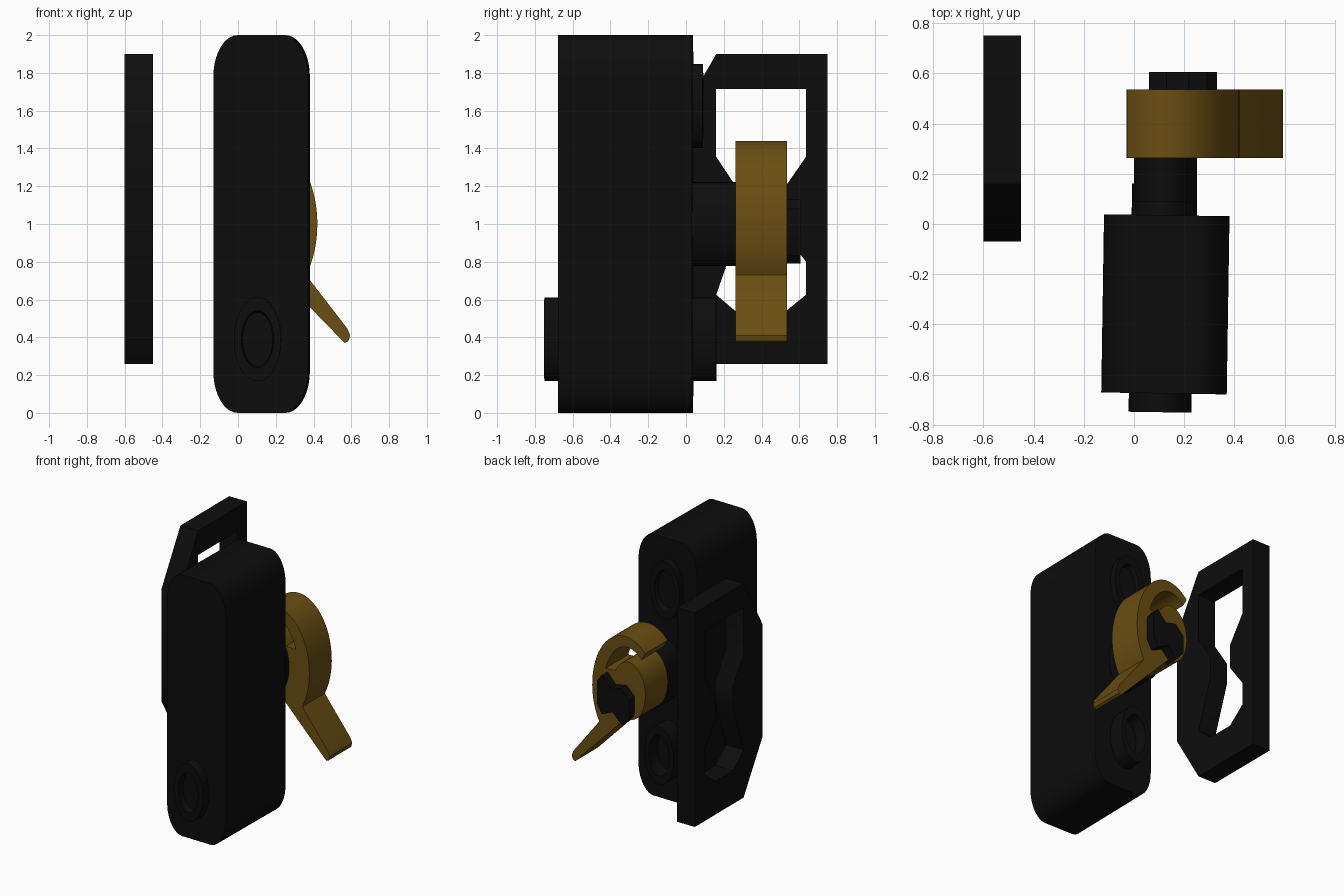
import bpy, bmesh, math
from mathutils import Matrix, Vector

if "Cube" in bpy.data.objects:
    bpy.data.objects.remove(bpy.data.objects["Cube"], do_unlink=True)


def material(name, rgb):
    m = bpy.data.materials.new(name)
    m.use_nodes = True
    m.diffuse_color = (*rgb, 1)
    bsdf = m.node_tree.nodes["Principled BSDF"]
    bsdf.inputs["Base Color"].default_value = (*rgb, 1)
    bsdf.inputs["Roughness"].default_value = 0.6
    return m


BLACK = material("black plastic", (0.004, 0.004, 0.004))
AMBER = material("amber plastic", (0.145, 0.076, 0.006))


def arc(cx, cz, rx, rz, start, end, n=24):
    """Points along an ellipse, angles in degrees."""
    angles = [math.radians(start + (end - start) * i / n) for i in range(n + 1)]
    return [(cx + rx * math.cos(a), cz + rz * math.sin(a)) for a in angles]


def finish(name, bm, mat):
    bmesh.ops.recalc_face_normals(bm, faces=bm.faces)
    mesh = bpy.data.meshes.new(name)
    bm.to_mesh(mesh)
    bm.free()
    mesh.materials.append(mat)
    ob = bpy.data.objects.new(name, mesh)
    bpy.context.collection.objects.link(ob)
    bpy.ops.object.select_all(action='DESELECT')
    ob.select_set(True)
    bpy.context.view_layer.objects.active = ob
    bpy.ops.object.shade_smooth_by_angle(angle=math.radians(35))
    return ob


def prism(name, pts, y0, y1, mat):
    """Extrude an x-z outline from y0 to y1."""
    bm = bmesh.new()
    face = bm.faces.new([bm.verts.new((x, y0, z)) for x, z in pts])
    new = bmesh.ops.extrude_face_region(bm, geom=[face])["geom"]
    verts = [v for v in new if isinstance(v, bmesh.types.BMVert)]
    bmesh.ops.translate(bm, verts=verts, vec=(0, y1 - y0, 0))
    return finish(name, bm, mat)


def cup(name, cx, cz, steps, mat):
    """Oval boss lofted through (radius factor, y) steps and capped."""
    bm = bmesh.new()
    rings = [[bm.verts.new((x, y, z)) for x, z in
              arc(cx, cz, 0.125 * k, 0.222 * k, 0, 360, 40)[:-1]] for k, y in steps]
    for a, b in zip(rings, rings[1:]):
        for i in range(len(a)):
            j = (i + 1) % len(a)
            bm.faces.new((a[i], a[j], b[j], b[i]))
    bm.faces.new(rings[-1])
    bm.faces.new(rings[0])
    return finish(name, bm, mat)


def twist(ob):
    """Slight turn of the housing about its own vertical axis."""
    pivot = Matrix.Translation(Vector((0.12, -0.32, 0)))
    ob.data.transform(pivot @ Matrix.Rotation(math.radians(-0.9), 4, 'Z') @ pivot.inverted())


# Housing with oval corners
outline = []
for cx, cz, start in ((0.245, 1.78, 0), (0.005, 1.78, 90), (0.005, 0.22, 180), (0.245, 0.22, 270)):
    outline += arc(cx, cz, 0.13, 0.22, start, start + 90, 10)
housing = prism("housing", outline, -0.675, 0.035, BLACK)

# Recessed oval bosses on the front and back
front_boss = cup("front_boss", 0.11, 0.39,
                 [(1, -0.66), (1, -0.75), (0.68, -0.75), (0.64, -0.70)], BLACK)
lower_boss = cup("lower_back_boss", 0.11, 0.39,
                 [(1, 0.02), (1, 0.16), (0.7, 0.16), (0.66, 0.06)], BLACK)
upper_boss = cup("upper_back_boss", 0.11, 1.625,
                 [(1, 0.02), (1, 0.09), (0.7, 0.09), (0.66, 0.05)], BLACK)
shaft = cup("pivot_shaft", 0.125, 1.0, [(1, 0.02), (1, 0.28)], BLACK)
for part in (housing, front_boss, lower_boss, upper_boss):
    twist(part)

# Hooked lever: crescent, thumb tab and hub in one outline
lever = arc(0.14, 1.0, 0.28, 0.44, 127, -38, 36)
lever += [(0.58, 0.445), (0.593, 0.41), (0.585, 0.38), (0.565, 0.37), (0.55, 0.385)]
lever += arc(0.11, 1.03, 0.14, 0.22, 280, 35, 32)
lever += arc(0.12, 1.0, 0.205, 0.36, 25, 125, 24)
prism("lever", lever, 0.263, 0.535, AMBER)

# Waisted knob on the end of the shaft
knob = [(0.33, 1.08), (0.29, 1.13), (0.22, 1.05), (0.13, 1.07), (0.06, 1.0),
        (0.06, 0.86), (0.12, 0.79), (0.20, 0.87), (0.29, 0.83), (0.33, 0.9)]
prism("knob", knob, 0.5, 0.605, BLACK)

# Side frame: outer and inner outlines in y-z, matched point for point
outer = [(0.16, 1.9), (0.75, 1.9), (0.75, 1.35), (0.75, 1.17), (0.75, 0.96), (0.75, 0.8),
         (0.75, 0.62), (0.75, 0.26), (0.16, 0.26), (-0.07, 0.64), (-0.07, 1.0),
         (-0.07, 1.17), (-0.07, 1.5)]
inner = [(0.16, 1.715), (0.635, 1.715), (0.635, 1.355), (0.5, 1.16), (0.5, 0.98), (0.635, 0.8),
         (0.635, 0.625), (0.5, 0.515), (0.29, 0.515), (0.16, 0.625), (0.29, 1.0),
         (0.29, 1.16), (0.16, 1.355)]
bm = bmesh.new()
loops = [[bm.verts.new((x, y, z)) for y, z in pts]
         for x, pts in ((-0.6, outer), (-0.45, outer), (-0.45, inner), (-0.6, inner))]
for a, b in zip(loops, loops[1:] + loops[:1]):
    for i in range(len(a)):
        j = (i + 1) % len(a)
        bm.faces.new((a[i], a[j], b[j], b[i]))
finish("side_frame", bm, BLACK)
